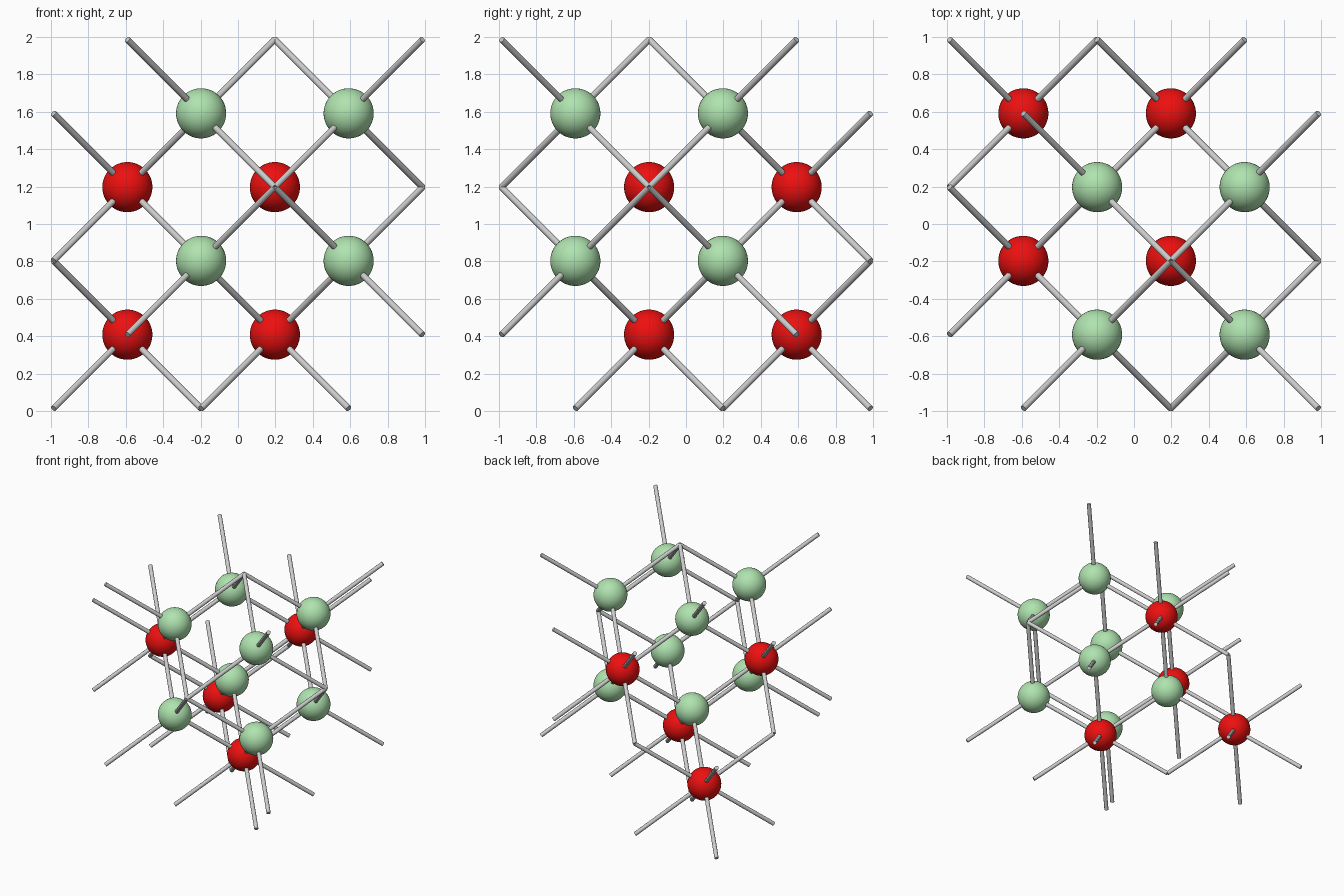
import bpy
from math import radians
from mathutils import Vector
from itertools import product

if "Cube" in bpy.data.objects:
    bpy.data.objects.remove(bpy.data.objects["Cube"])

STEP = 0.3944      # quarter of the crystal cell
ATOM_R = 0.134
BOND_R = 0.017


def point(i, j, k):
    """Lattice index (0..5 on each axis) to model space."""
    return Vector(((i - 2.5) * STEP, (j - 2.5) * STEP, 1 + (k - 2.5) * STEP))


def material(name, colour):
    m = bpy.data.materials.new(name)
    m.diffuse_color = colour
    m.use_nodes = True
    m.node_tree.nodes["Principled BSDF"].inputs["Base Color"].default_value = m.diffuse_color
    return m


red = material("red", (0.85, 0.005, 0.005, 1))
green = material("pale_green", (0.43, 0.77, 0.43, 1))


def smooth(ob):
    bpy.ops.object.shade_smooth_by_angle(angle=radians(40))
    return ob


def atom(name, idx, mat):
    bpy.ops.mesh.primitive_uv_sphere_add(segments=48, ring_count=24,
                                         radius=ATOM_R, location=point(*idx))
    ob = bpy.context.object
    ob.name = name
    ob.data.materials.append(mat)
    smooth(ob)


def bond(a, b):
    p, q = point(*a), point(*b)
    bpy.ops.mesh.primitive_cylinder_add(vertices=12, radius=BOND_R,
                                        depth=(q - p).length, location=(p + q) / 2)
    ob = bpy.context.object
    ob.name = "bond"
    ob.rotation_euler = (q - p).to_track_quat('Z', 'Y').to_euler()
    smooth(ob)


def is_red_site(i, j, k):
    """Face-centred sites: every other point of the red grid."""
    return (i % 2, j % 2, k % 2) == (1, 0, 1) and ((i - 1) + j + (k - 1)) // 2 % 2 == 0


# Green atoms form a simple cube, red atoms fill alternate corners of a shifted cube
greens = list(product((2, 4), (1, 3), (2, 4)))
reds = [s for s in product((1, 3), (2, 4), (1, 3)) if is_red_site(*s)]
for s in greens:
    atom("green_atom", s, green)
for s in reds:
    atom("red_atom", s, red)

# Four bonds per green atom and eight per red atom, shared ones made once
pairs = set()
for d in product((-1, 1), repeat=3):
    for g in greens:
        n = tuple(a + b for a, b in zip(g, d))
        if is_red_site(*n):
            pairs.add((n, g))
    for r in reds:
        pairs.add((r, tuple(a + b for a, b in zip(r, d))))
for a, b in sorted(pairs):
    bond(a, b)
